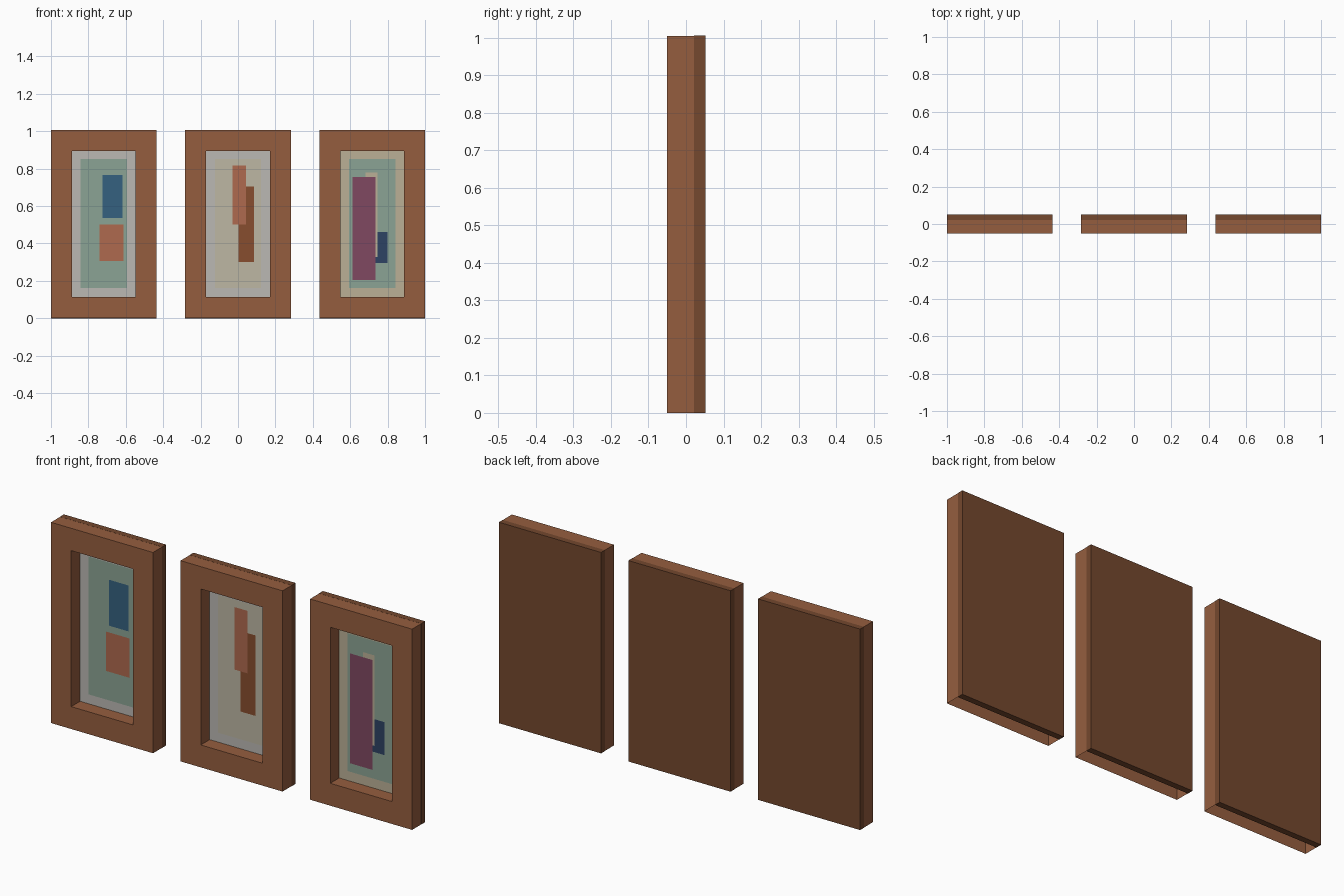
import bpy, bmesh

if "Cube" in bpy.data.objects:
    bpy.data.objects.remove(bpy.data.objects["Cube"])

W, H, D = 0.565, 1.005, 0.102      # outer frame size
BORDER = 0.112                     # frame bar width
BACK_Y = 0.021                     # front of the backing board


def material(name, rgb):
    m = bpy.data.materials.new(name)
    lin = [min(1, (c * 1.08 / 255)) ** 2.2 for c in rgb]
    m.diffuse_color = (*lin, 1)
    m.use_nodes = True
    m.node_tree.nodes["Principled BSDF"].inputs["Base Color"].default_value = m.diffuse_color
    return m


MATS = {n: material(n, c) for n, c in {
    "frame_brown": (137, 87, 60), "backing_brown": (107, 68, 46),
    "pale_grey": (172, 170, 165), "sand": (172, 162, 138),
    "cream": (174, 168, 150), "sage": (128, 150, 136),
    "blue": (52, 90, 117), "terracotta": (160, 98, 74),
    "brown": (124, 73, 46), "plum": (117, 68, 90), "navy": (45, 63, 92),
}.items()}


def finish(name, bm, mat):
    mesh = bpy.data.meshes.new(name)
    bm.to_mesh(mesh)
    bm.free()
    mesh.materials.append(MATS[mat])
    ob = bpy.data.objects.new(name, mesh)
    bpy.context.collection.objects.link(ob)
    return ob


def frame(name, cx):
    # rectangular ring, left open along its underside
    def loop(inset, y):
        x0, x1 = cx - W / 2 + inset, cx + W / 2 - inset
        z0, z1 = inset, H - inset
        return [bm.verts.new(p) for p in
                ((x0, y, z0), (x1, y, z0), (x1, y, z1), (x0, y, z1))]
    bm = bmesh.new()
    of, inf = loop(0, -D / 2), loop(BORDER, -D / 2)
    ob, inb = loop(0, D / 2), loop(BORDER, D / 2)
    for i in range(4):
        j = (i + 1) % 4
        bm.faces.new((of[i], of[j], inf[j], inf[i]))
        bm.faces.new((ob[j], ob[i], inb[i], inb[j]))
        bm.faces.new((inf[i], inf[j], inb[j], inb[i]))
        if i != 0:
            bm.faces.new((of[j], of[i], ob[i], ob[j]))
    return finish(name, bm, "frame_brown")


def backing(name, cx):
    # solid board filling the rear of the frame
    bm = bmesh.new()
    bmesh.ops.create_cube(bm, size=1)
    e = 0.001
    for v in bm.verts:
        v.co.x = cx + v.co.x * (W + e)
        v.co.y = D / 2 + e / 2 if v.co.y > 0 else BACK_Y
        v.co.z = H / 2 + v.co.z * (H + e)
    return finish(name, bm, "backing_brown")


def sheet(name, x0, x1, z0, z1, layer, mat):
    # flat paper layer facing the front
    y = BACK_Y - 0.0015 * layer
    bm = bmesh.new()
    bm.faces.new([bm.verts.new(p) for p in
                  ((x0, y, z0), (x1, y, z0), (x1, y, z1), (x0, y, z1))])
    return finish(name, bm, mat)


# per picture: centre, mat colour, paper colour, colour blocks back to front
PICTURES = {
    "left": (-0.7175, "pale_grey", "sage", [
        ("blue", -0.725, -0.617, 0.535, 0.765),
        ("terracotta", -0.741, -0.612, 0.305, 0.502)]),
    "middle": (0.0, "pale_grey", "cream", [
        ("brown", 0.003, 0.086, 0.30, 0.703),
        ("terracotta", -0.029, 0.043, 0.502, 0.815)]),
    "right": (0.7175, "sand", "sage", [
        ("navy", 0.72, 0.80, 0.295, 0.46),
        ("sand", 0.682, 0.746, 0.327, 0.78),
        ("plum", 0.612, 0.736, 0.205, 0.755)]),
}

for side, (cx, mat_col, paper_col, blocks) in PICTURES.items():
    frame(side + "_frame", cx)
    backing(side + "_backing", cx)
    hw = W / 2 - BORDER
    sheet(side + "_mat", cx - hw, cx + hw, BORDER, H - BORDER, 1, mat_col)
    sheet(side + "_paper", cx - 0.124, cx + 0.124, 0.16, 0.85, 2, paper_col)
    for k, (col, x0, x1, z0, z1) in enumerate(blocks):
        sheet(f"{side}_{col}_block", x0, x1, z0, z1, 3 + k, col)
